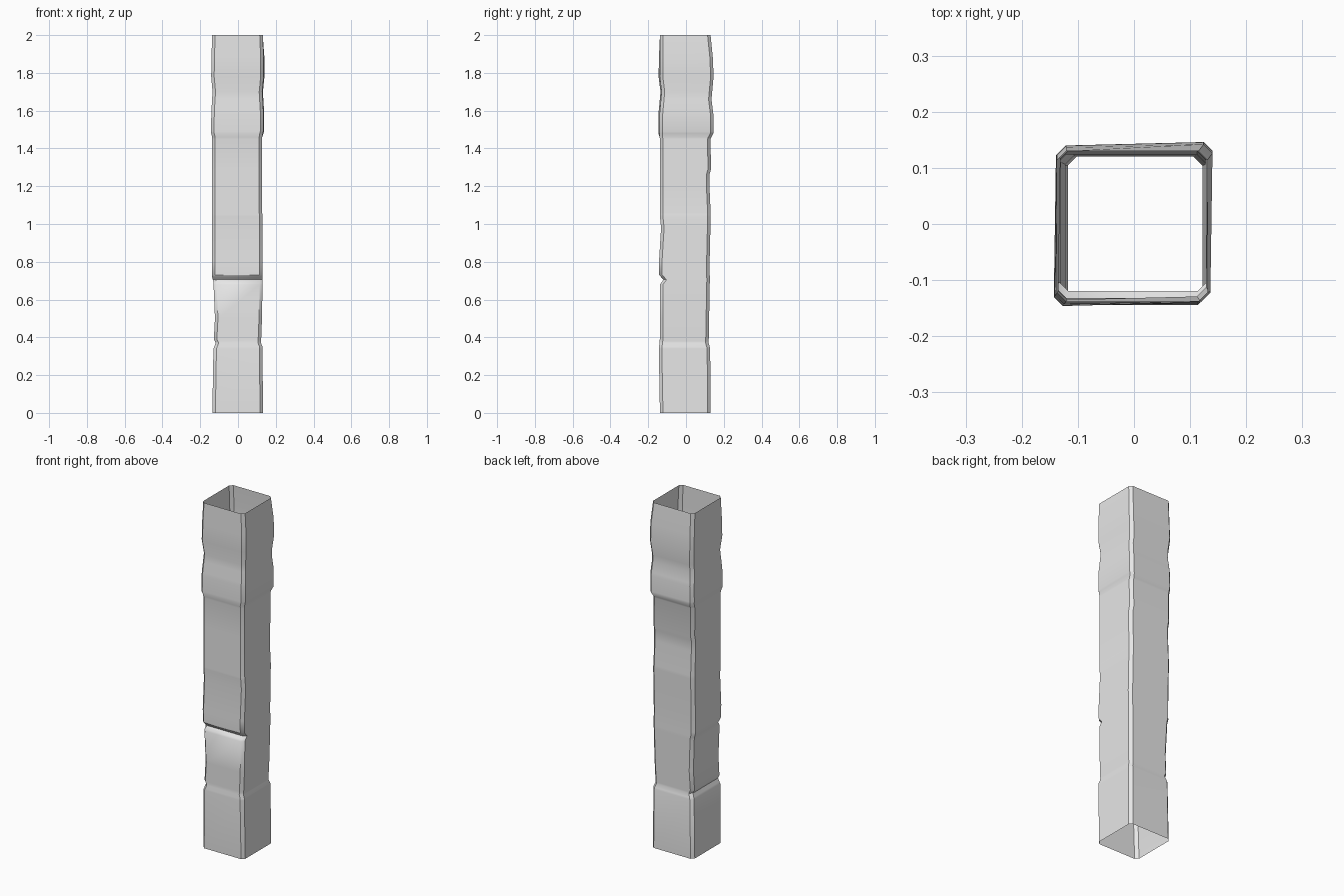
import bpy
import bmesh
import math

cube = bpy.data.objects.get("Cube")
if cube:
    bpy.data.objects.remove(cube, do_unlink=True)

# Uneven outline of each wall: (height, distance from the axis)
LEFT = [(0, .132), (.35, .130), (.37, .122), (.5, .127), (.7, .130), (1.04, .130),
        (1.06, .128), (1.46, .128), (1.49, .136), (1.6, .136), (1.7, .130), (1.78, .138), (1.88, .138), (2, .131)]
RIGHT = [(0, .136), (.34, .130), (.37, .118), (.39, .128), (.5, .122), (.69, .130), (.72, .137),
         (1.46, .137), (1.49, .141), (1.6, .139), (1.7, .133), (1.78, .140), (2, .137)]
FRONT = [(0, .138), (.34, .144), (.38, .139), (.68, .138), (.705, .119), (.73, .142), (.8, .143),
         (.98, .132), (1.04, .138), (1.45, .138), (1.48, .143), (1.58, .143), (1.7, .132), (1.78, .142), (2, .138)]
BACK = [(0, .130), (.34, .128), (.37, .120), (.7, .126), (.8, .125), (1.05, .131), (1.2, .124),
        (1.26, .124), (1.29, .132), (1.45, .130), (1.48, .142), (1.58, .142), (1.66, .132), (1.78, .143), (1.88, .139), (2, .130)]
CHAMFER = .016


def reach(profile, z):
    for (z0, d0), (z1, d1) in zip(profile, profile[1:]):
        if z <= z1:
            return d0 + (d1 - d0) * (z - z0) / (z1 - z0)
    return profile[-1][1]


def ring(bm, z):
    """One square section with cut corners, slightly askew on the upper bulges."""
    x0, x1 = -reach(RIGHT, z), reach(LEFT, z)
    y0, y1 = -reach(FRONT, z), reach(BACK, z)
    c = CHAMFER
    skew = .025 if 1.47 < z < 1.9 else 0
    outline = [(x0 + c, y0), (x1 - c, y0), (x1, y0 + c), (x1, y1 - c),
               (x1 - c, y1), (x0 + c, y1), (x0, y1 - c), (x0, y0 + c)]
    return [bm.verts.new((x + skew * y * .6, y + skew * x, z)) for x, y in outline]


# Open hollow post
bm = bmesh.new()
heights = sorted({p[0] for side in (LEFT, RIGHT, FRONT, BACK) for p in side})
rings = [ring(bm, z) for z in heights]
for low, high in zip(rings, rings[1:]):
    for i in range(len(low)):
        j = (i + 1) % len(low)
        bm.faces.new((low[i], low[j], high[j], high[i]))
mesh = bpy.data.meshes.new("post_shell")
bm.to_mesh(mesh)
bm.free()
post = bpy.data.objects.new("post_shell", mesh)
bpy.context.collection.objects.link(post)

# Plain light grey
grey = bpy.data.materials.new("light_grey")
grey.use_nodes = True
colour = (.8, .8, .8, 1)
grey.diffuse_color = colour
grey.node_tree.nodes["Principled BSDF"].inputs["Base Color"].default_value = colour
mesh.materials.append(grey)

bpy.ops.object.select_all(action="DESELECT")
post.select_set(True)
bpy.context.view_layer.objects.active = post
bpy.ops.object.shade_smooth_by_angle(angle=math.radians(40))
